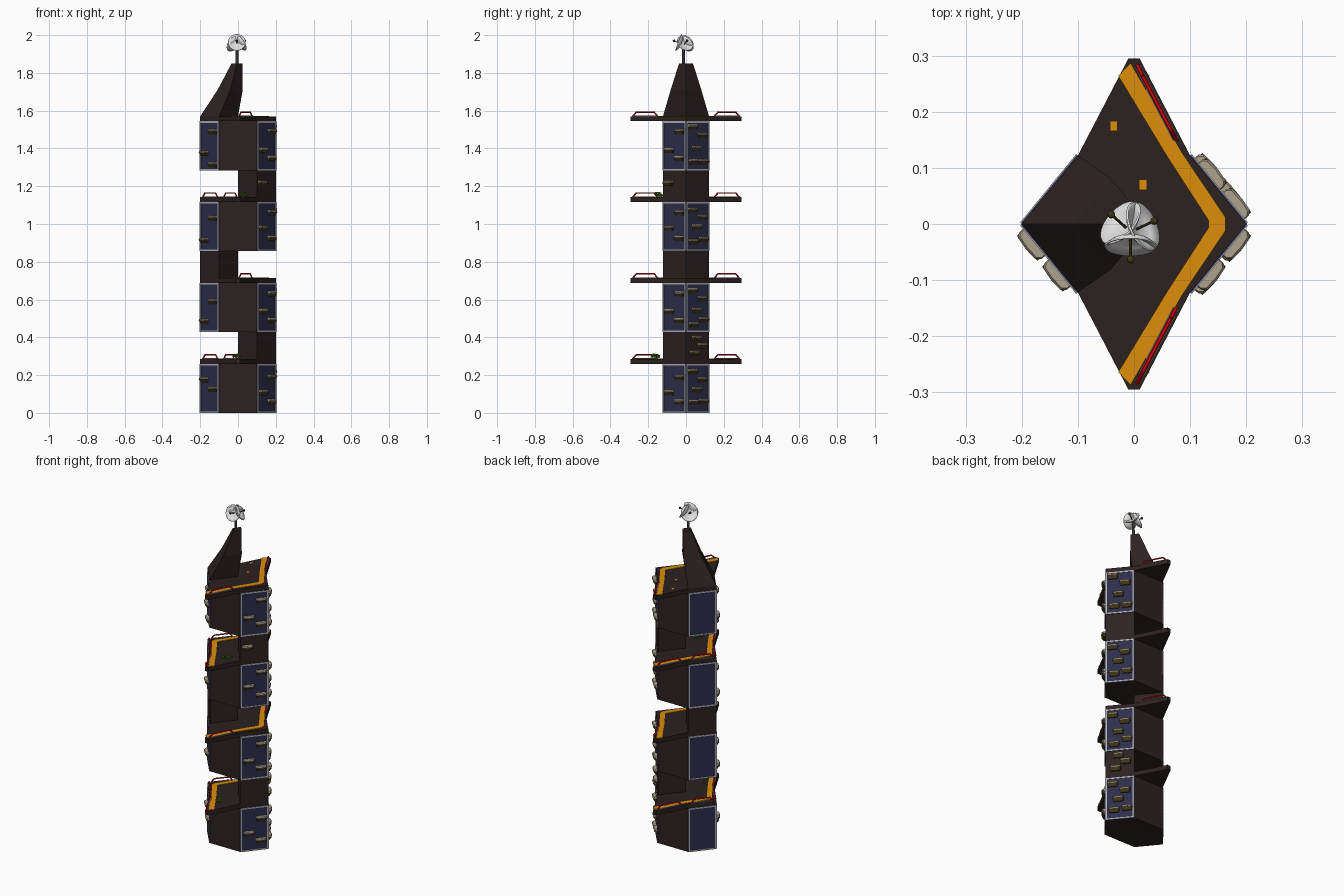
import bpy, bmesh, math, random
from mathutils import Vector, Matrix

if "Cube" in bpy.data.objects:
    bpy.data.objects.remove(bpy.data.objects["Cube"])

random.seed(4)
UP = Vector((0, 0, 1))


def material(name, rgb):
    m = bpy.data.materials.new(name)
    m.diffuse_color = (*rgb, 1)
    m.use_nodes = True
    m.node_tree.nodes["Principled BSDF"].inputs["Base Color"].default_value = m.diffuse_color
    return m


BROWN = material("dark brown wall", (0.025, 0.0155, 0.015))
BLUE = material("blue glass", (0.027, 0.027, 0.073))
SILVER = material("silver frame", (0.42, 0.43, 0.47))
ORANGE = material("orange paint", (0.72, 0.27, 0.003))
BEIGE = material("beige", (0.42, 0.36, 0.27))
OLIVE = material("dark olive", (0.06, 0.042, 0.012))
RED = material("red rail", (0.68, 0.002, 0.006))
GREY = material("grey metal", (0.1, 0.1, 0.105))
WHITE = material("white dish", (0.75, 0.75, 0.75))
GREEN = material("green leaves", (0.06, 0.25, 0.01))


def finish(name, bm, mat, smooth=False):
    bmesh.ops.recalc_face_normals(bm, faces=bm.faces)
    me = bpy.data.meshes.new(name)
    bm.to_mesh(me)
    bm.free()
    me.materials.append(mat)
    ob = bpy.data.objects.new(name, me)
    bpy.context.collection.objects.link(ob)
    if smooth:
        for p in me.polygons:
            p.use_smooth = True
    return ob


def loft(bm, rings):
    """Skin closed rings of points and cap both ends."""
    vs = [[bm.verts.new(p) for p in r] for r in rings]
    n = len(vs[0])
    for a, b in zip(vs, vs[1:]):
        for i in range(n):
            bm.faces.new((a[i], a[(i + 1) % n], b[(i + 1) % n], b[i]))
    bm.faces.new(vs[0])
    bm.faces.new(vs[-1])


def prism(bm, outline, z0, z1, M=Matrix()):
    loft(bm, [[M @ Vector((x, y, z)) for x, y in outline] for z in (z0, z1)])


def box(bm, M, lo, hi):
    prism(bm, [(lo[0], lo[1]), (hi[0], lo[1]), (hi[0], hi[1]), (lo[0], hi[1])], lo[2], hi[2], M)


def tube(bm, p, q, r, n=8):
    p, q = Vector(p), Vector(q)
    rot = UP.rotation_difference(q - p).to_matrix().to_4x4()
    bmesh.ops.create_cone(bm, cap_ends=True, segments=n, radius1=r, radius2=r,
                          depth=(q - p).length, matrix=Matrix.Translation((p + q) / 2) @ rot)


def on_side(sx, sy, t, z):
    """Matrix on a slanted wall: x along the wall, y outward, z up."""
    o = Vector((0.2 * sx, 0, z)).lerp(Vector((0.1 * sx, 0.122 * sy, z)), t)
    n = Vector((0.122 * sx, 0.1 * sy, 0)).normalized()
    return Matrix.Translation(o) @ Matrix((n.cross(UP), n, UP)).transposed().to_4x4()


HEX = [(0.2, 0), (0.1, 0.122), (-0.1, 0.122), (-0.2, 0), (-0.1, -0.122), (0.1, -0.122)]
DECK = [(0.2, 0), (0.1, 0.122), (0.01, 0.295), (-0.01, 0.295), (-0.1, 0.122)]
DECK += [(-x, -y) for x, y in DECK]
CORNERS = [(sx, sy) for sx in (-1, 1) for sy in (-1, 1)]
PITCH, WALL, LEN = 0.428, 0.26, math.hypot(0.1, 0.122)

# Main storeys, decks and diamond-shaped half storeys
walls, decks, halves = bmesh.new(), bmesh.new(), bmesh.new()
glass, frames, stripes = bmesh.new(), bmesh.new(), bmesh.new()
rails, kerbs = bmesh.new(), bmesh.new()
for k in range(4):
    z = k * PITCH
    top = z + 0.286
    open_side = -1 if k % 2 == 0 else 1
    prism(walls, HEX, z, z + WALL)
    prism(decks, DECK, z + WALL, top)
    if k < 3:
        s = -open_side
        prism(halves, [(0, 0), (0.1 * s, -0.122), (0.2 * s, 0), (0.1 * s, 0.122)], top, z + PITCH)

    # Blue window panels with thin frames on the slanted walls
    for sx, sy in CORNERS:
        M = on_side(sx, sy, 0.5, z)
        h, w = LEN / 2, 0.008
        box(glass, M, (-h, -0.001, 0), (h, 0.002, WALL))
        for a, b in (((-h, 0), (-h + w, WALL)), ((h - w, 0), (h, WALL)),
                     ((-h, 0), (h, w)), ((-h, WALL - w), (h, WALL))):
            box(frames, M, (a[0], 0, a[1]), (b[0], 0.004, b[1]))

    # Painted chevron stripe on the open half of the deck
    out = [(-0.006, 0.287), (0.085, 0.128), (0.163, 0.012), (0.163, -0.012), (0.085, -0.128), (-0.006, -0.287)]
    inn = [(-0.028, -0.264), (0.058, -0.122), (0.133, -0.006), (0.133, 0.006), (0.058, 0.122), (-0.028, 0.264)]
    for i in range(5):
        quad = [out[i], out[i + 1], inn[4 - i], inn[5 - i]]
        prism(stripes, [(x * open_side, y) for x, y in quad], top - 0.001, top + 0.003)

    # Red safety rails on grey kerbs along the open edges
    runs = [((0.006, 0.282), (0.075, 0.15))]
    if open_side < 0:
        runs.append(((0.108, 0.104), (0.186, 0.01)))
    for (ax, ay), (bx, by) in runs:
        for sy in (-1, 1):
            a = Vector((ax * open_side, ay * sy, top))
            b = Vector((bx * open_side, by * sy, top))
            d = (b - a).normalized()
            M = Matrix.Translation(a) @ Matrix((d, d.cross(UP), UP)).transposed().to_4x4()
            box(kerbs, M, (0, -0.006, 0), ((b - a).length, 0.006, 0.004))
            rise = Vector((0, 0, 0.022))
            path = [a, a.lerp(b, 0.14) + rise, a.lerp(b, 0.86) + rise, b]
            for p, q in zip(path, path[1:]):
                tube(rails, p, q, 0.004, 6)
finish("storey_walls", walls, BROWN)
finish("decks", decks, BROWN)
finish("half_storeys", halves, BROWN)
finish("window_panels", glass, BLUE)
finish("window_frames", frames, SILVER)
finish("deck_stripes", stripes, ORANGE)
finish("safety_rails", rails, RED)
finish("rail_kerbs", kerbs, GREY)

# Small orange marks on the roof deck
ROOF = 3 * PITCH + 0.286
marks = bmesh.new()
for x, y in ((-0.036, 0.175), (0.016, 0.07)):
    box(marks, Matrix.Translation((x, y, ROOF)), (-0.007, -0.009, -0.001), (0.007, 0.009, 0.003))
finish("roof_marks", marks, ORANGE)

# Tapering diamond roof spire
spire = bmesh.new()
loft(spire, [[(tip, 0, z), (mid, y, z), (back, 0, z), (mid, -y, z)]
             for z, tip, mid, back, y in ((ROOF, -0.2, -0.1, 0.0, 0.122),
                                          (1.71, -0.108, -0.041, 0.025, 0.081),
                                          (1.85, -0.034, -0.005, 0.023, 0.037))])
finish("roof_spire", spire, BROWN)

# Rounded window balconies on three slanted walls: (position, height in storey)
FRONT_LEFT = [[(0.7, 0.13), (0.25, 0.18)], [(0.7, 0.166), (0.25, 0.062)],
              [(0.7, 0.18), (0.25, 0.062)], [(0.7, 0.21), (0.25, 0.095), (0.7, 0.035)]]
FRONT_RIGHT = [(0.25, 0.20), (0.7, 0.12), (0.27, 0.065)]
BACK_RIGHT = [(0.25, 0.23), (0.68, 0.19), (0.45, 0.13), (0.3, 0.05), (0.75, 0.06)]
sills, unders = bmesh.new(), bmesh.new()


def balcony(sx, sy, t, z):
    M = on_side(sx, sy, t, z)
    loft(sills, [[M @ Vector(p) for p in ((-w, 0, h), (-w, d * 0.55, h), (-w * 0.8, d * 0.9, h),
                                          (0, d, h), (w * 0.8, d * 0.9, h), (w, d * 0.55, h), (w, 0, h))]
                 for w, d, h in ((0.030, 0.021, -0.001), (0.031, 0.023, 0.004), (0.029, 0.019, 0.010))])
    loft(unders, [[M @ Vector(p) for p in ((-w, 0, h), (-w, d, h), (w, d, h), (w, 0, h))]
                  for w, d, h in ((0.026, 0.008, -0.019), (0.029, 0.020, -0.001))])


for k in range(4):
    for t, h in FRONT_LEFT[k]:
        balcony(-1, -1, t, k * PITCH + h)
    for sy, spots in ((-1, FRONT_RIGHT), (1, BACK_RIGHT)):
        for t, h in spots:
            balcony(1, sy, t, k * PITCH + h + random.uniform(-0.012, 0.012))
for sy, t, z in ((1, 0.45, 0.40), (1, 0.7, 0.36), (1, 0.35, 0.32), (-1, 0.75, 1.22)):
    balcony(1, sy, t, z)
finish("balcony_sills", sills, BEIGE)
finish("balcony_undersides", unders, OLIVE)

# Leafy plants on two decks
plants = bmesh.new()
for cx, cy, cz in ((-0.01, -0.165, 0.286), (0.03, -0.145, 1.142)):
    for i in range(18):
        a, r = random.uniform(0, 6.28), random.uniform(0, 0.024)
        p = Vector((cx + r * math.cos(a), cy + r * math.sin(a), cz + random.uniform(0.006, 0.024)))
        M = Matrix.Translation(p) @ Matrix.Rotation(a, 4, 'Z') @ Matrix.Diagonal((1.5, 0.7, 0.7, 1))
        bmesh.ops.create_icosphere(plants, subdivisions=1, radius=0.007, matrix=M)
finish("deck_plants", plants, GREEN)

# Antenna mast
HUB = Vector((-0.006, -0.014, 1.945))
mast = bmesh.new()
tube(mast, (HUB.x, -0.012, 1.84), HUB + Vector((0, 0, 0.01)), 0.008, 10)

# Three dishes with feed arms
dishes, feeds = bmesh.new(), bmesh.new()
PROFILE = [(0.0005, 0.0), (0.018, 0.002), (0.034, 0.008), (0.047, 0.018),
           (0.045, 0.021), (0.032, 0.011), (0.017, 0.006), (0.0005, 0.004)]
for angle, tilt, height in ((-90, 20, 0.01), (138, 30, 0.0), (25, 30, 0.004)):
    a, e = math.radians(angle), math.radians(tilt)
    flat = Vector((math.cos(a), math.sin(a), 0))
    d = flat * math.cos(e) + UP * math.sin(e)
    base = HUB + flat * 0.008 + UP * height
    M = Matrix.Translation(base) @ UP.rotation_difference(d).to_matrix().to_4x4()
    n = 24
    loft(dishes, [[M @ Vector((r * math.cos(i * math.tau / n), r * math.sin(i * math.tau / n), h))
                   for i in range(n)] for r, h in PROFILE])
    tube(mast, HUB, base, 0.006)
    tube(feeds, base, base + d * 0.042, 0.0025)
    bmesh.ops.create_icosphere(feeds, subdivisions=2, radius=0.007,
                               matrix=Matrix.Translation(base + d * 0.044))
finish("antenna_mast", mast, GREY)
finish("antenna_dishes", dishes, WHITE, True)
finish("dish_feeds", feeds, OLIVE)
